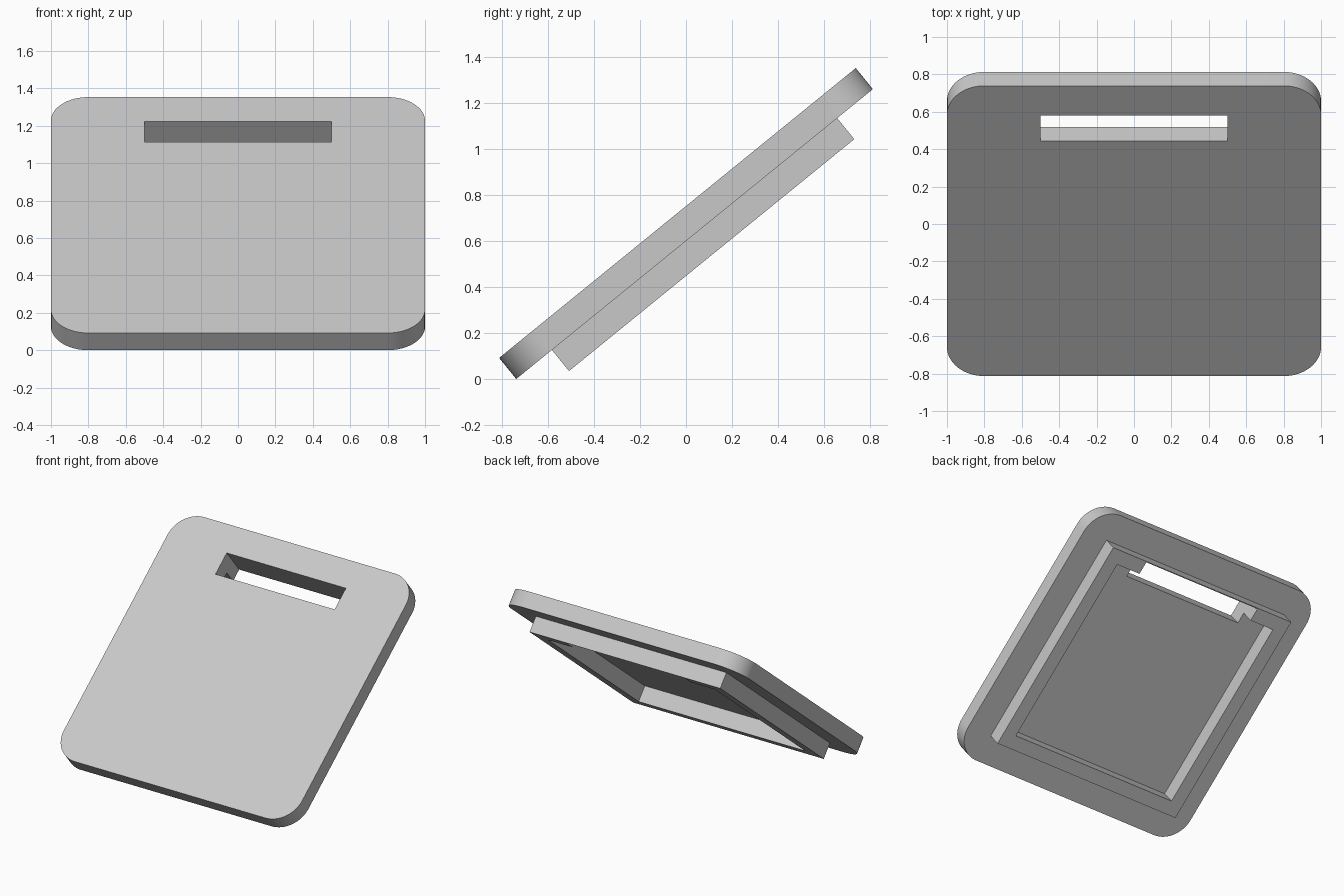
import bpy, bmesh, math
from mathutils import Matrix

cube = bpy.data.objects.get("Cube")
if cube:
    bpy.data.objects.remove(cube, do_unlink=True)

THICK = 0.118
TILT = Matrix.Translation((0, 0, 0.677)) @ Matrix.Rotation(math.radians(39.1), 4, 'X')

grey = bpy.data.materials.new("light_grey")
grey.use_nodes = True
colour = (0.58, 0.58, 0.58, 1)
grey.diffuse_color = colour
grey.node_tree.nodes["Principled BSDF"].inputs["Base Color"].default_value = colour


def box(name, size, centre, radius=0):
    """Box in the tilted frame, with optional rounded upright corners."""
    bm = bmesh.new()
    bmesh.ops.create_cube(bm, size=1)
    bmesh.ops.scale(bm, vec=size, verts=bm.verts)
    bmesh.ops.translate(bm, vec=centre, verts=bm.verts)
    if radius:
        upright = [e for e in bm.edges
                   if abs(e.verts[0].co.z - e.verts[1].co.z) > size[2] / 2]
        bmesh.ops.bevel(bm, geom=upright, offset=radius, segments=16,
                        profile=0.5, affect='EDGES')
    mesh = bpy.data.meshes.new(name)
    bm.to_mesh(mesh)
    bm.free()
    mesh.materials.append(grey)
    obj = bpy.data.objects.new(name, mesh)
    bpy.context.collection.objects.link(obj)
    obj.matrix_world = TILT
    return obj


def cut(target, cutter):
    """Subtract the cutter and apply the result."""
    bpy.context.view_layer.objects.active = target
    mod = target.modifiers.new("cut", 'BOOLEAN')
    mod.operation = 'DIFFERENCE'
    mod.solver = 'EXACT'
    mod.object = cutter
    bpy.ops.object.modifier_apply(modifier=mod.name)


# Rounded top plate and the square rim beneath it
plate = box("top_plate", (2, 2, THICK), (0, 0, 0), radius=0.2)
rim = box("under_rim", (1.6, 1.6, THICK), (0, 0, -THICK))

# Hollow of the rim, and the handle slot running through plate and rim
hollow = box("rim_hollow_cutter", (1.4, 1.4, 0.3), (0, 0, -THICK))
slot = box("handle_slot_cutter", (1, 0.174, 0.8), (0, 0.707, 0))
cut(rim, hollow)
cut(rim, slot)
cut(plate, slot)
for cutter in (hollow, slot):
    cutter.hide_render = True
    bpy.data.objects.remove(cutter, do_unlink=True)

# Smooth rounded corners, crisp edges
bpy.ops.object.select_all(action='DESELECT')
for part in (plate, rim):
    part.select_set(True)
bpy.context.view_layer.objects.active = plate
bpy.ops.object.shade_smooth_by_angle(angle=math.radians(30))
